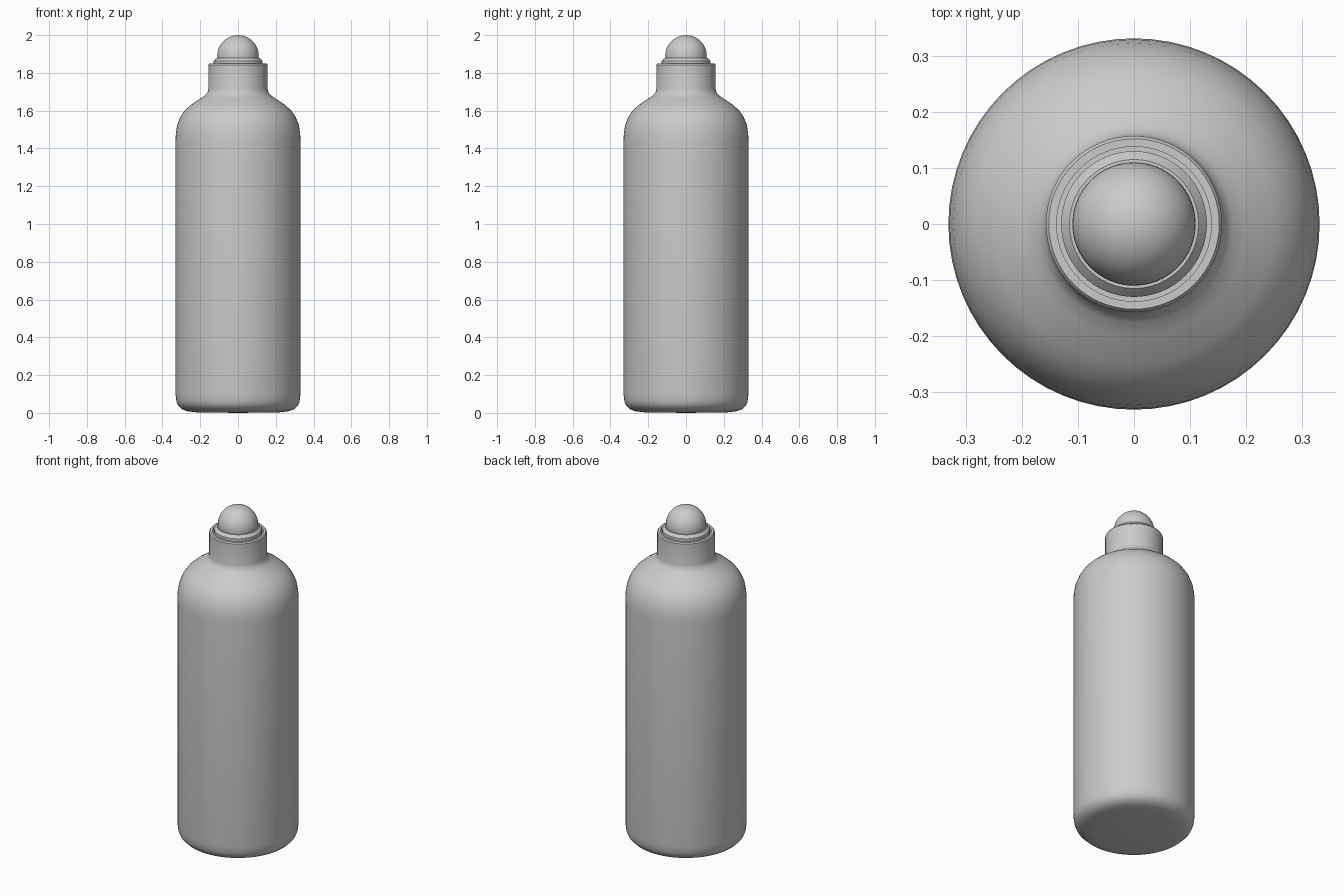
import bpy
import bmesh
import math

if "Cube" in bpy.data.objects:
    bpy.data.objects.remove(bpy.data.objects["Cube"])

grey = bpy.data.materials.new("plain grey")
grey.diffuse_color = (0.6, 0.6, 0.6, 1)
grey.use_nodes = True
grey.node_tree.nodes["Principled BSDF"].inputs["Base Color"].default_value = grey.diffuse_color
SIDES = 64


def lathe(name, profile, angle=35):
    """Spin a list of (radius, height) points around the z axis."""
    bm = bmesh.new()
    verts = [bm.verts.new((r, 0, z)) for r, z in profile]
    edges = [bm.edges.new(pair) for pair in zip(verts, verts[1:])]
    bmesh.ops.spin(bm, geom=verts + edges, axis=(0, 0, 1), cent=(0, 0, 0),
                   angle=2 * math.pi, steps=SIDES, use_duplicate=False)
    bmesh.ops.remove_doubles(bm, verts=bm.verts, dist=1e-5)
    bmesh.ops.recalc_face_normals(bm, faces=bm.faces)
    mesh = bpy.data.meshes.new(name)
    bm.to_mesh(mesh)
    bm.free()
    obj = bpy.data.objects.new(name, mesh)
    bpy.context.collection.objects.link(obj)
    mesh.materials.append(grey)
    bpy.ops.object.select_all(action='DESELECT')
    obj.select_set(True)
    bpy.context.view_layer.objects.active = obj
    bpy.ops.object.shade_smooth_by_angle(angle=math.radians(angle))
    return obj


# Bottle: base, straight wall, round shoulder, neck and open mouth
lathe("bottle", [
    (0, 0), (0.22, 0.003), (0.27, 0.009), (0.298, 0.02), (0.318, 0.04),
    (0.326, 0.06), (0.331, 0.10), (0.331, 1.44), (0.329, 1.48),
    (0.322, 1.525), (0.306, 1.565), (0.283, 1.60), (0.25, 1.63),
    (0.20, 1.663), (0.175, 1.68), (0.162, 1.695), (0.157, 1.715),
    (0.157, 1.843), (0.152, 1.85), (0.138, 1.85), (0.138, 1.80), (0, 1.80),
], 30)

# Ring that seats the ball inside the mouth
lathe("ball_holder", [
    (0.108, 1.80), (0.13, 1.80), (0.13, 1.862), (0.125, 1.868),
    (0.115, 1.879), (0.108, 1.879), (0.108, 1.80),
])

# Roller ball
R = 0.11
lathe("roller_ball", [
    (R * math.sin(math.pi * i / 24), 1.89 - R * math.cos(math.pi * i / 24))
    for i in range(25)
])
